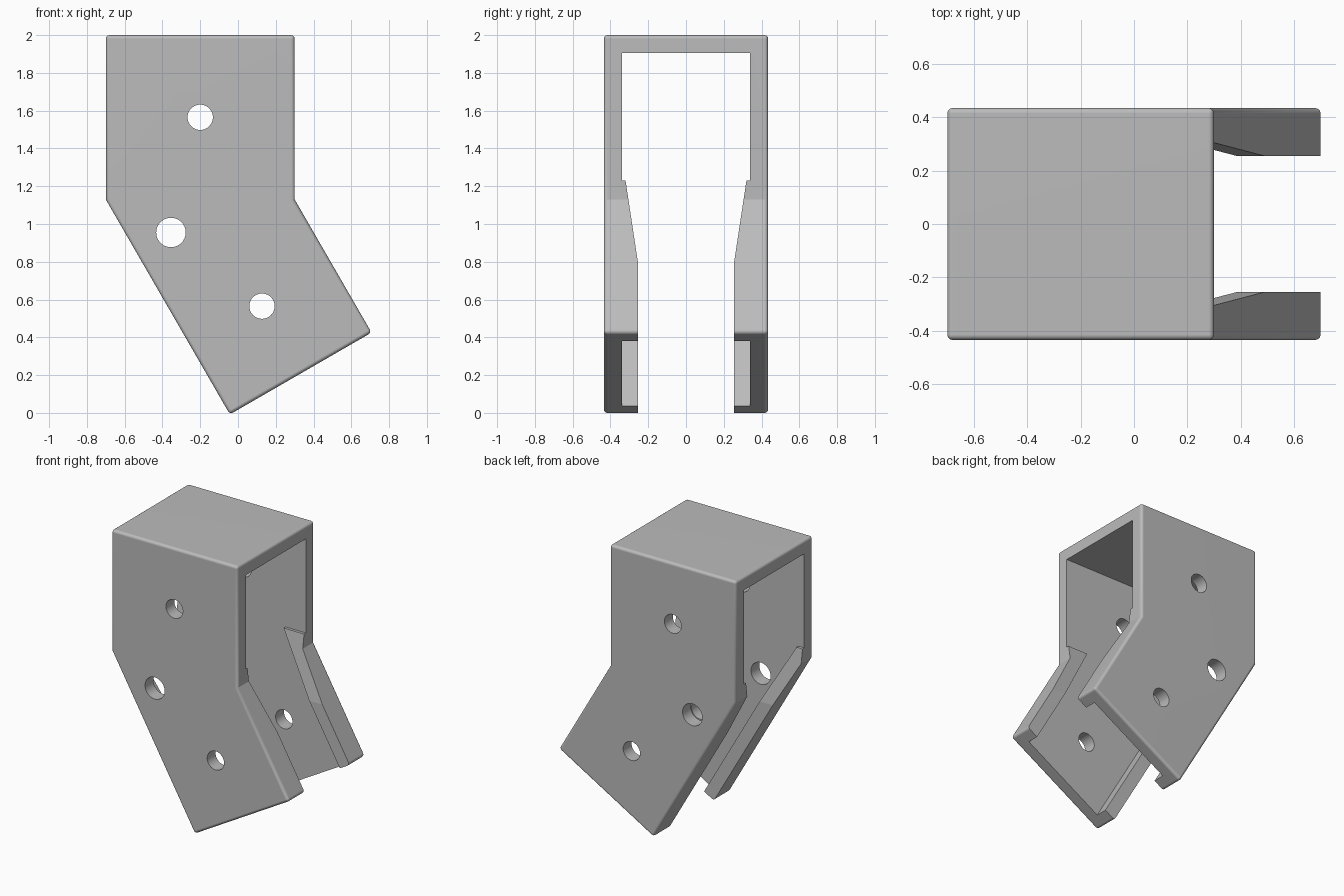
import bpy, bmesh
from math import radians, sin, cos
from mathutils import Vector

if "Cube" in bpy.data.objects:
    bpy.data.objects.remove(bpy.data.objects["Cube"], do_unlink=True)

HALF, INNER, LIP = 0.435, 0.34, 0.255      # half depths: outside, inside walls, between lips
BEND_Z, LEFT, RIGHT = 1.13, -0.7, 0.3
ARM_LENGTH, LIP_WIDTH = 0.814, 0.09
DOWN = Vector((0.5, 0, -cos(radians(30))))     # along the slanted arm
ACROSS = Vector((cos(radians(30)), 0, 0.5))    # across the slanted arm

grey = bpy.data.materials.new("plain_grey")
grey.use_nodes = True
colour = (0.5, 0.5, 0.5, 1)
grey.diffuse_color = colour
grey.node_tree.nodes["Principled BSDF"].inputs["Base Color"].default_value = colour


def prism(name, points, axis, half, bevel=0):
    """Extrude a closed outline symmetrically along an axis."""
    bm = bmesh.new()
    verts = [bm.verts.new(Vector(p) - axis * half) for p in points]
    base = bm.faces.new(verts)
    top = bmesh.ops.extrude_face_region(bm, geom=[base])["geom"]
    bmesh.ops.translate(bm, vec=axis * half * 2,
                        verts=[g for g in top if isinstance(g, bmesh.types.BMVert)])
    bmesh.ops.recalc_face_normals(bm, faces=bm.faces)
    if bevel:   # round every edge but the two shallow bend creases
        edges = [e for e in bm.edges if e.calc_face_angle() > radians(45)]
        bmesh.ops.bevel(bm, geom=edges, offset=bevel, offset_type='OFFSET',
                        segments=4, profile=0.5, affect='EDGES')
    mesh = bpy.data.meshes.new(name)
    bm.to_mesh(mesh)
    bm.free()
    ob = bpy.data.objects.new(name, mesh)
    bpy.context.collection.objects.link(ob)
    ob.data.materials.append(grey)
    return ob


def cut(body, cutter):
    """Subtract a cutter and throw it away."""
    bpy.context.view_layer.objects.active = body
    mod = body.modifiers.new("cut", 'BOOLEAN')
    mod.operation, mod.solver, mod.object = 'DIFFERENCE', 'EXACT', cutter
    bpy.ops.object.modifier_apply(modifier=mod.name)
    bpy.data.objects.remove(cutter, do_unlink=True)


X, Y = Vector((1, 0, 0)), Vector((0, 1, 0))

# Bent outer block
bend_r, bend_l = Vector((RIGHT, 0, BEND_Z)), Vector((LEFT, 0, BEND_Z))
tip_r = bend_r + DOWN * ARM_LENGTH
tip_l = tip_r - ACROSS * cos(radians(30))
bracket = prism("bent_bracket", [(LEFT, 0, 2), (RIGHT, 0, 2), bend_r, tip_r, tip_l, bend_l],
                Y, HALF, bevel=0.02)

# Slot straight through, narrowing to the gap between the lips
side = [(INNER, 1.905), (INNER, 1.23), (0.32, 1.23), (LIP, 0.8), (LIP, -0.5)]
outline = [(0, y, z) for y, z in side] + [(0, -y, z) for y, z in reversed(side)]
cut(bracket, prism("slot_cutter", outline, X, 2))

# Wider pocket down the arm, leaving a lip along each edge
def on_line(start, z):
    return start + DOWN * ((start.z - z) / -DOWN.z)

inner_r = bend_r - ACROSS * LIP_WIDTH
inner_l = bend_l + ACROSS * LIP_WIDTH
pocket = [on_line(inner_l, 1.25), on_line(inner_r, 1.25),
          on_line(inner_r, -0.5), on_line(inner_l, -0.5)]
cut(bracket, prism("pocket_cutter", pocket, Y, INNER))

# Bolt holes through both walls
for x, z, r in [(-0.2, 1.565, 0.067), (-0.355, 0.955, 0.078), (0.127, 0.565, 0.067)]:
    ring = [(x + r * cos(radians(a)), 0, z + r * sin(radians(a))) for a in range(0, 360, 9)]
    cut(bracket, prism("hole_cutter", ring, Y, 1))

# Smooth rounded edges, crisp flats and lip creases
bpy.ops.object.select_all(action='DESELECT')
bracket.select_set(True)
bpy.context.view_layer.objects.active = bracket
bpy.ops.object.shade_smooth_by_angle(angle=radians(25))
verts = bracket.data.vertices
for e in bracket.data.edges:
    if all(abs(verts[i].co.z - 0.8) < 0.005 and abs(verts[i].co.y) < INNER for i in e.vertices):
        e.use_edge_sharp = True
weighted = bracket.modifiers.new("flat_faces", 'WEIGHTED_NORMAL')
weighted.keep_sharp = True
